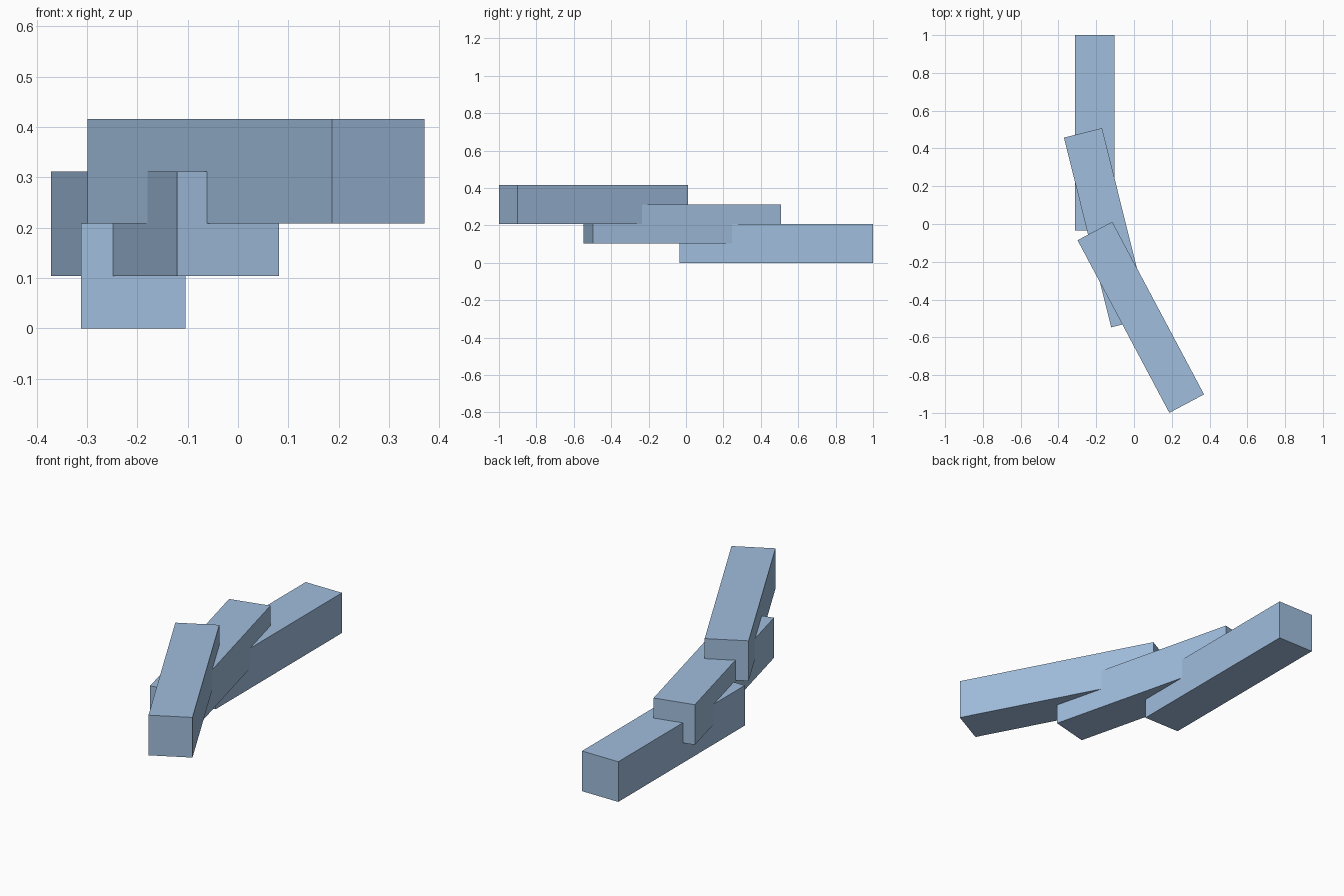
import bpy
from math import radians

cube = bpy.data.objects.get("Cube")
if cube:
    bpy.data.objects.remove(cube, do_unlink=True)

# Single flat blue for every beam
colour = (0.35, 0.51, 0.72, 1.0)
blue = bpy.data.materials.new("soft_blue")
blue.use_nodes = True
blue.diffuse_color = colour
blue.node_tree.nodes["Principled BSDF"].inputs["Base Color"].default_value = colour

LENGTH, SIDE = 1.035, 0.208


def beam(name, x, y, level, turn):
    """Square beam, raised by half its height per level and turned about z."""
    bpy.ops.mesh.primitive_cube_add(size=1)
    obj = bpy.context.object
    obj.name = name
    obj.scale = (SIDE, LENGTH, SIDE)
    obj.location = (x, y, SIDE / 2 * (1 + level))
    obj.rotation_euler.z = radians(turn)
    obj.data.materials.append(blue)


# Overlapping beams climbing and fanning towards the front
beam("lower_beam", -0.208, 0.482, 0, 0)
beam("middle_beam", -0.145, -0.02, 1, 14)
beam("upper_beam", 0.036, -0.494, 2, 28)
